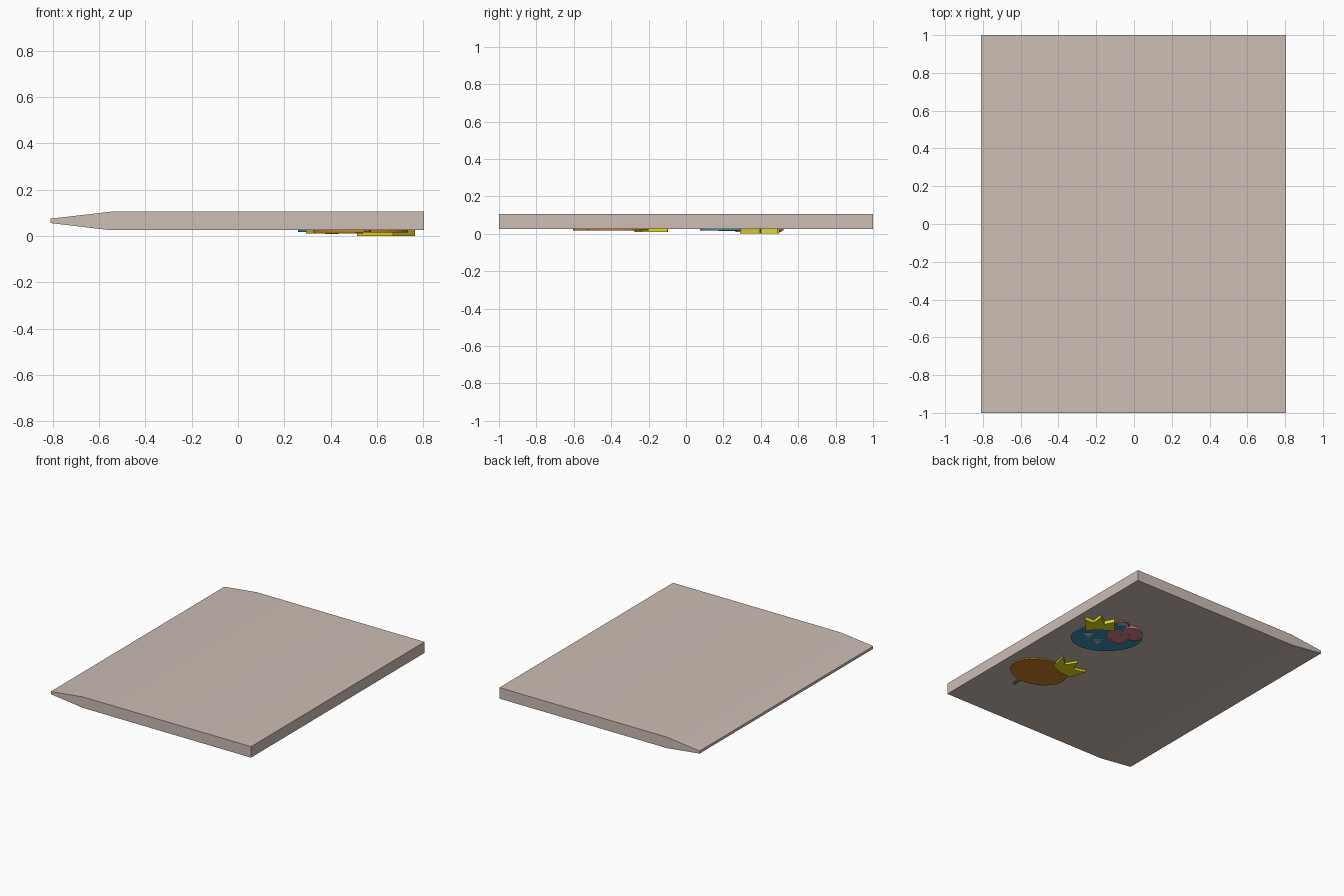
import bpy, bmesh, math

if "Cube" in bpy.data.objects:
    bpy.data.objects.remove(bpy.data.objects["Cube"])


def material(name, rgb):
    m = bpy.data.materials.new(name)
    m.diffuse_color = (*rgb, 1)
    m.use_nodes = True
    m.node_tree.nodes["Principled BSDF"].inputs["Base Color"].default_value = m.diffuse_color
    return m


TAUPE = material("warm taupe", (0.61, 0.51, 0.46))
BLUE = material("sky blue", (0.04, 0.28, 0.46))
ORANGE = material("orange", (0.58, 0.21, 0.018))
YELLOW = material("yellow", (0.76, 0.70, 0.012))
PINK = material("pink", (0.68, 0.23, 0.28))
BROWN = material("brown", (0.35, 0.17, 0.05))
UNDER = 0.026   # plates run slightly into the underside of the slab


def finish(name, bm, mat):
    bmesh.ops.recalc_face_normals(bm, faces=bm.faces)
    me = bpy.data.meshes.new(name)
    bm.to_mesh(me)
    bm.free()
    me.materials.append(mat)
    ob = bpy.data.objects.new(name, me)
    bpy.context.collection.objects.link(ob)
    return ob


def prism(name, outline, offset, mat):
    """Extrude a closed outline of 3D points along offset."""
    bm = bmesh.new()
    face = bm.faces.new([bm.verts.new(p) for p in outline])
    new = bmesh.ops.extrude_face_region(bm, geom=[face])["geom"]
    bmesh.ops.translate(bm, vec=offset, verts=[v for v in new if isinstance(v, bmesh.types.BMVert)])
    return finish(name, bm, mat)


def plate(name, pts, low, mat, high=UNDER):
    return prism(name, [(x, y, low) for x, y in pts], (0, 0, high - low), mat)


def oval(cx, cy, a, b, turn=0.0, n=40):
    c, s = math.cos(turn), math.sin(turn)
    pts = []
    for i in range(n):
        t = 2 * math.pi * i / n
        u, v = a * math.cos(t), b * math.sin(t)
        pts.append((cx + u * c - v * s, cy + u * s + v * c))
    return pts


def ring(name, cx, cy, a, b, turn, width, low, mat):
    """Flat oval band with a hole."""
    outer = oval(cx, cy, a, b, turn)
    inner = oval(cx, cy, a - width, b - width, turn)
    bm = bmesh.new()
    loops = [[bm.verts.new((x, y, z)) for x, y in pts]
             for pts, z in ((outer, low), (outer, UNDER), (inner, UNDER), (inner, low))]
    n = len(outer)
    for k in range(4):
        p, q = loops[k], loops[(k + 1) % 4]
        for i in range(n):
            j = (i + 1) % n
            bm.faces.new((p[i], p[j], q[j], q[i]))
    return finish(name, bm, mat)


# Slab with one side tapering to a narrow edge
profile = [(0.805, 0.025), (0.805, 0.105), (-0.55, 0.105), (-0.81, 0.075),
           (-0.81, 0.056), (-0.55, 0.025)]
prism("slab", [(x, -1, z) for x, z in profile], (0, 2, 0), TAUPE)

# Orange rounded badge with its stem and crown
plate("orange_badge", oval(0.53, -0.365, 0.205, 0.165, -0.1), 0.016, ORANGE)
plate("orange_stem", [(0.545, -0.50), (0.575, -0.50), (0.568, -0.60), (0.545, -0.605)], 0.018, BROWN)
plate("orange_crown", [(0.51, -0.235), (0.54, -0.10), (0.465, -0.165), (0.42, -0.095),
                       (0.38, -0.18), (0.295, -0.155), (0.33, -0.275), (0.42, -0.27)], 0.010, YELLOW)

# Blue oval badge with pale eyes
TILT = math.atan2(0.642, -0.767)
plate("blue_badge", oval(0.475, 0.278, 0.24, 0.175, TILT), 0.017, BLUE)
for i, (x, y) in enumerate(((0.60, 0.235), (0.50, 0.205))):
    plate(f"eye_{i + 1}", [(x + 0.035, y - 0.005), (x - 0.02, y + 0.04), (x - 0.025, y - 0.03)],
          0.0155, TAUPE, 0.02)

# Crown on the blue badge
plate("blue_crown", [(0.67, 0.29), (0.765, 0.395), (0.69, 0.40), (0.70, 0.49), (0.625, 0.435),
                     (0.59, 0.50), (0.515, 0.41), (0.59, 0.36)], 0.0, YELLOW)

# Pink bow: two lobes with raised rims, a knot and a thin ribbon loop
for i, (x, y) in enumerate(((0.437, 0.34), (0.38, 0.435))):
    plate(f"bow_lobe_{i + 1}", oval(x, y, 0.085, 0.06, 0.6), 0.013, PINK)
    ring(f"bow_rim_{i + 1}", x, y, 0.092, 0.067, 0.6, 0.016, 0.010, PINK)
plate("bow_knot", oval(0.405, 0.39, 0.03, 0.03), 0.008, PINK)
ring("ribbon_loop", 0.50, 0.475, 0.055, 0.045, 0.5, 0.007, 0.017, PINK)

# Soft shading over shallow bends, crisp corners elsewhere
for ob in bpy.context.collection.objects:
    ob.select_set(True)
    bpy.context.view_layer.objects.active = ob
bpy.ops.object.shade_smooth_by_angle(angle=math.radians(30))
